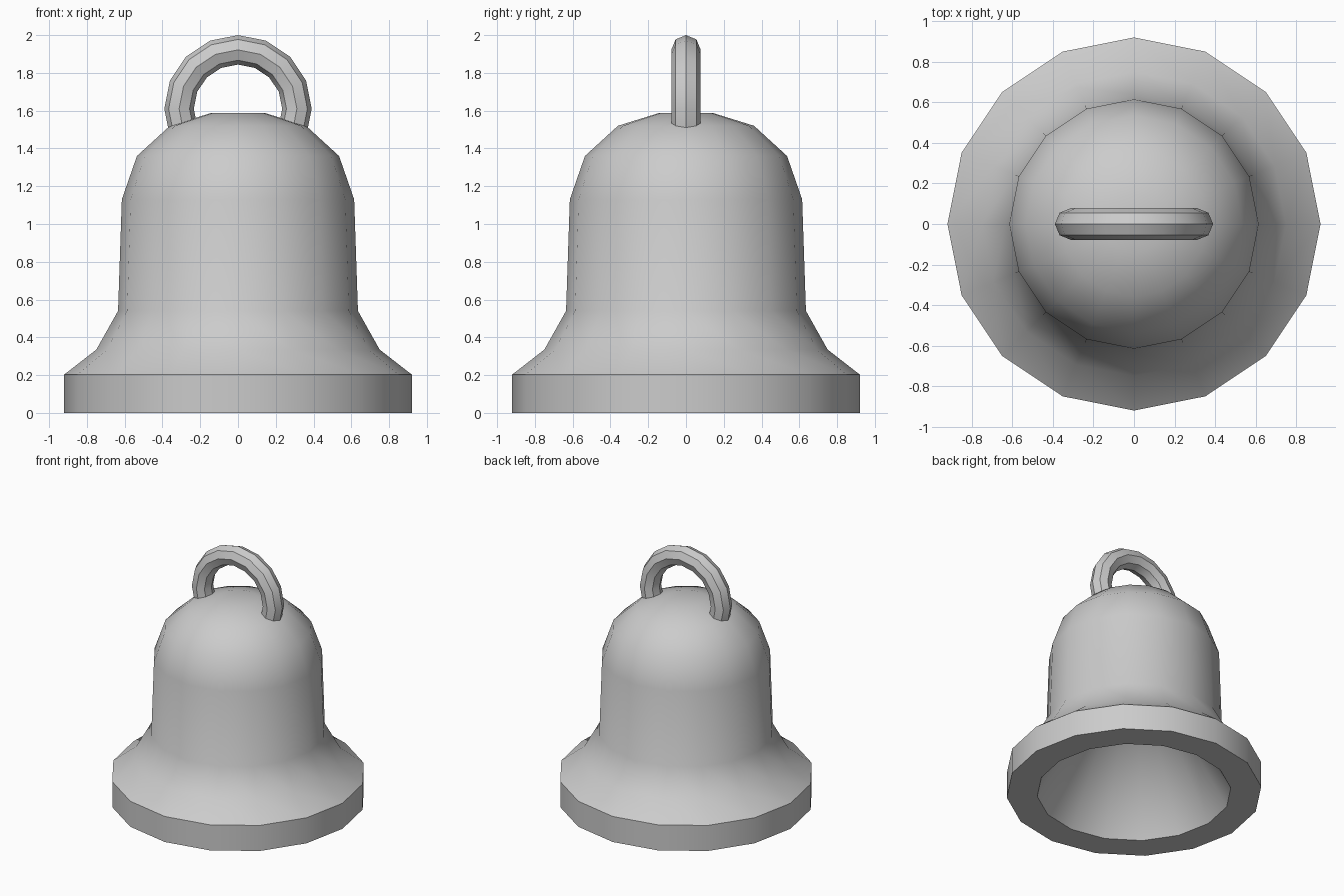
import bpy, bmesh
from math import sin, cos, pi, radians
from mathutils import Vector

if "Cube" in bpy.data.objects:
    bpy.data.objects.remove(bpy.data.objects["Cube"])


def finish(bm, name, angle):
    bmesh.ops.remove_doubles(bm, verts=bm.verts, dist=0.0005)
    bmesh.ops.recalc_face_normals(bm, faces=bm.faces)
    mesh = bpy.data.meshes.new(name)
    bm.to_mesh(mesh)
    bm.free()
    ob = bpy.data.objects.new(name, mesh)
    bpy.context.collection.objects.link(ob)
    bpy.ops.object.select_all(action='DESELECT')
    ob.select_set(True)
    bpy.context.view_layer.objects.active = ob
    bpy.ops.object.shade_smooth_by_angle(angle=radians(angle))
    return ob


# Bell body: outer profile from crown to rim, then the conical hollow inside
profile = [(0, 1.587), (0.145, 1.587), (0.36, 1.52), (0.535, 1.36),
           (0.615, 1.13), (0.635, 0.54), (0.75, 0.335), (0.92, 0.203),
           (0.92, 0), (0.70, 0), (0, 1.25)]
bm = bmesh.new()
verts = [bm.verts.new((r, 0, z)) for r, z in profile]
edges = [bm.edges.new(pair) for pair in zip(verts, verts[1:])]
bmesh.ops.spin(bm, geom=verts + edges, axis=(0, 0, 1), cent=(0, 0, 0),
               angle=2 * pi, steps=16)
finish(bm, "bell_body", 35)

# Hanging loop: eight-sided arc with its ends sunk into the crown
MAJOR, MINOR, CENTRE_Z, SIDES = 0.312, 0.078, 1.61, 8
bm = bmesh.new()
rings = []
for i in range(-1, 10):
    a = i * pi / 8
    ring = []
    for j in range(SIDES):
        b = 2 * pi * j / SIDES
        r = MAJOR + MINOR * cos(b)
        ring.append(bm.verts.new(Vector((r * cos(a), MINOR * sin(b), CENTRE_Z + r * sin(a)))))
    rings.append(ring)
for p, q in zip(rings, rings[1:]):
    for j in range(SIDES):
        k = (j + 1) % SIDES
        bm.faces.new((p[j], p[k], q[k], q[j]))
bm.faces.new(rings[0])
bm.faces.new(rings[-1])
finish(bm, "hanging_loop", 30)
